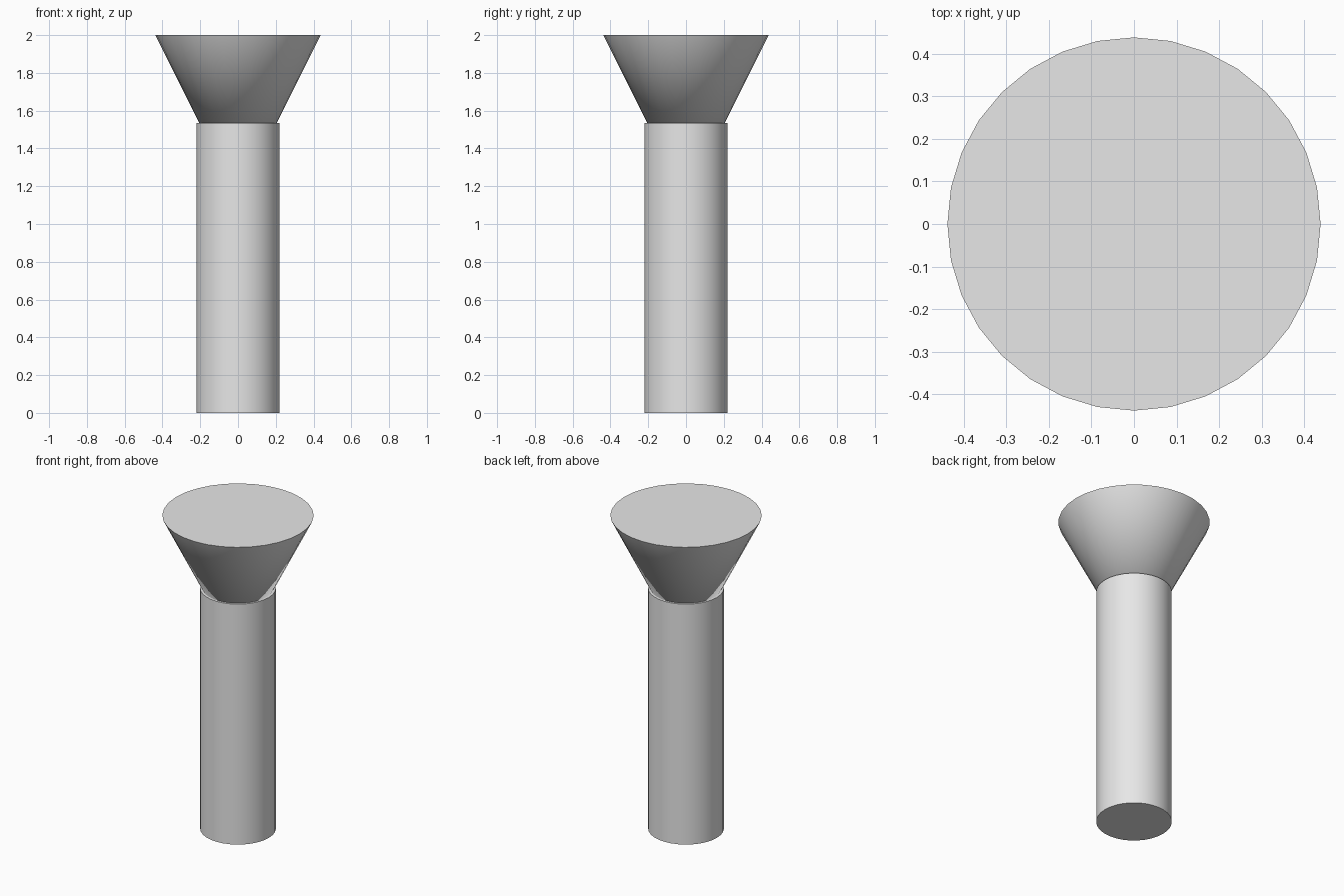
import bpy
from math import pi

cube = bpy.data.objects.get("Cube")
if cube:
    bpy.data.objects.remove(cube, do_unlink=True)

SIDES = 32
HEIGHT = 2.0
SHAFT_RADIUS = 0.219
SHAFT_TOP = 1.535
HEAD_RADIUS = 2 * SHAFT_RADIUS
HEAD_DEPTH = 2 * HEAD_RADIUS

# Plain light grey for the whole model
grey = bpy.data.materials.new("light_grey")
grey.use_nodes = True
colour = (0.8, 0.8, 0.8, 1.0)
grey.diffuse_color = colour
grey.node_tree.nodes["Principled BSDF"].inputs["Base Color"].default_value = colour


def finish(name):
    part = bpy.context.object
    part.name = name
    part.data.materials.append(grey)
    bpy.ops.object.shade_smooth_by_angle(angle=pi / 6)


# Straight round shaft
bpy.ops.mesh.primitive_cylinder_add(
    vertices=SIDES, radius=SHAFT_RADIUS, depth=SHAFT_TOP,
    location=(0, 0, SHAFT_TOP / 2))
finish("shaft")

# Inverted cone head, its tip sunk into the shaft
bpy.ops.mesh.primitive_cone_add(
    vertices=SIDES, radius1=0, radius2=HEAD_RADIUS, depth=HEAD_DEPTH,
    location=(0, 0, HEIGHT - HEAD_DEPTH / 2))
finish("flared_head")
